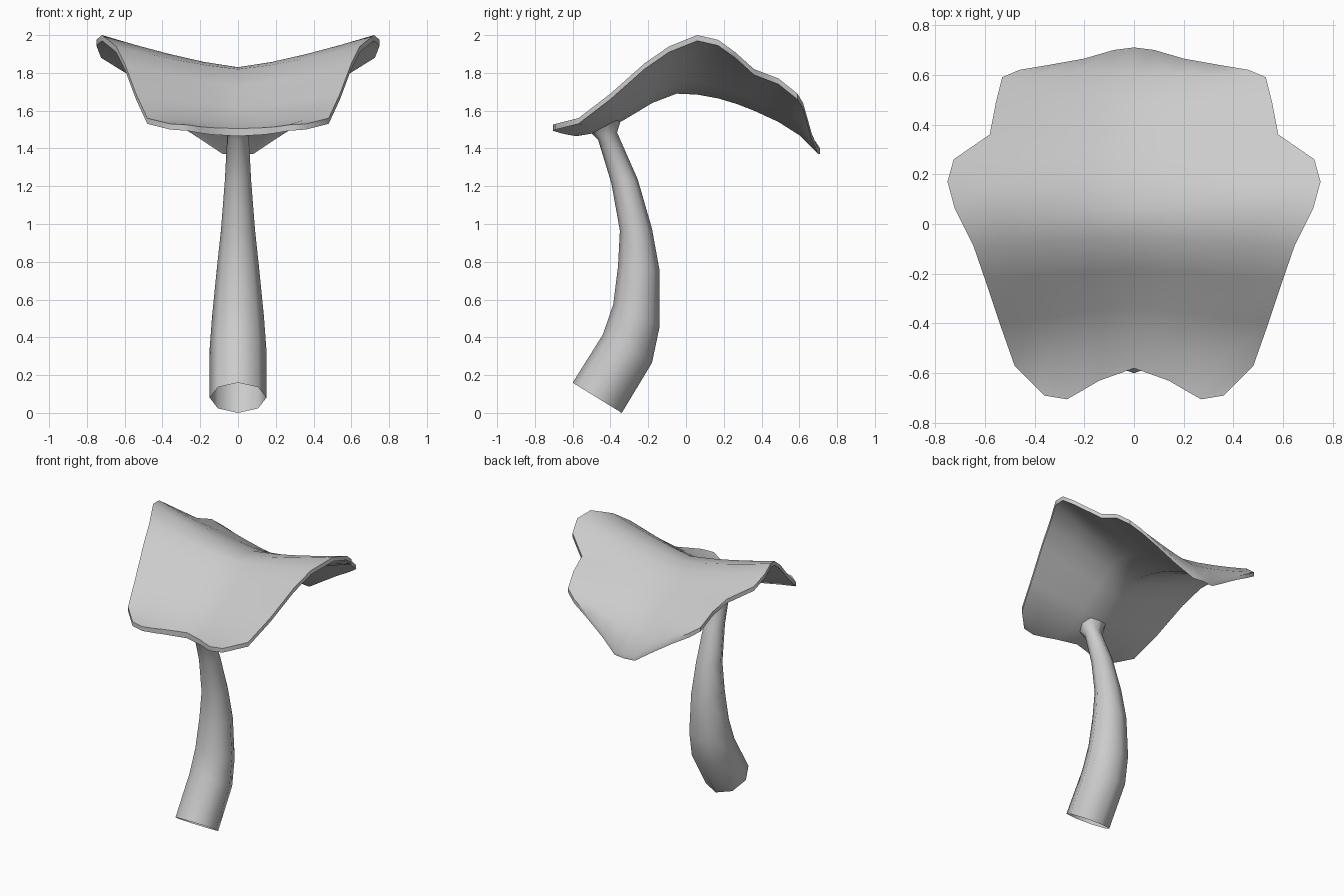
import bpy, bmesh, math
from mathutils import Vector

if "Cube" in bpy.data.objects:
    bpy.data.objects.remove(bpy.data.objects["Cube"])


def finish(name, bm, angle):
    bmesh.ops.recalc_face_normals(bm, faces=bm.faces)
    me = bpy.data.meshes.new(name)
    bm.to_mesh(me)
    bm.free()
    ob = bpy.data.objects.new(name, me)
    bpy.context.collection.objects.link(ob)
    bpy.ops.object.select_all(action='DESELECT')
    ob.select_set(True)
    bpy.context.view_layer.objects.active = ob
    bpy.ops.object.shade_smooth_by_angle(angle=math.radians(angle))
    return ob


# Leaf cap: half cross-sections, front to back
# centre y, centre z, edge x, edge y, edge z, centre thickness
rows = [
    (-.46, 1.545, .48, -.57, 1.56, .06),
    (-.33, 1.62, .54, -.40, 1.69, .07),
    (-.18, 1.73, .60, -.22, 1.85, .09),
    (-.05, 1.82, .645, -.09, 1.94, .13),
    (.06, 1.83, .72, .06, 2.0, .145),
    (.17, 1.81, .75, .17, 1.975, .145),
    (.27, 1.77, .725, .26, 1.91, .135),
    (.36, 1.72, .58, .36, 1.82, .12),
    (.49, 1.64, .555, .49, 1.77, .10),
    (.60, 1.545, .53, .59, 1.69, .075),
]
front = [(0, -.58, 1.505), (.14, -.63, 1.51), (.2, -.665, 1.515),
         (.27, -.705, 1.525), (.36, -.69, 1.53)]
back = [(0, .71, 1.40), (.08, .70, 1.40), (.2, .665, 1.48),
        (.34, .64, 1.57), (.46, .62, 1.64)]
N = 4


def half(r):
    cy, cz, ex, ey, ez, _ = r
    return [(ex * t, cy + (ey - cy) * t, cz + (ez - cz) * t ** 1.3)
            for t in (i / N for i in range(N + 1))]


sections = [front] + [half(r) for r in rows] + [back]
thick = [.04] + [r[5] for r in rows] + [.03]

bm = bmesh.new()
top, low = [], []
for sec, th in zip(sections, thick):
    a, b = [], []
    for k in range(-N, N + 1):
        x, y, z = sec[abs(k)]
        x = math.copysign(x, k)
        d = .03 + (th - .03) * (1 - abs(k) / N) ** 1.5
        a.append(bm.verts.new((x, y, z)))
        b.append(bm.verts.new((x, y, z - d)))
    top.append(a)
    low.append(b)
for g in (top, low):
    for p, q in zip(g, g[1:]):
        for i in range(2 * N):
            bm.faces.new((p[i], p[i + 1], q[i + 1], q[i]))


def rim(g):
    return g[0] + [r[-1] for r in g[1:-1]] + g[-1][::-1] + [r[0] for r in g[-2:0:-1]]


rt, rl = rim(top), rim(low)
for i in range(len(rt)):
    j = (i + 1) % len(rt)
    bm.faces.new((rt[i], rt[j], rl[j], rl[i]))
finish("leaf_cap", bm, 45)

# Curved stem: front y, front z, back y, back z, half width
rings = [
    (-.60, .165, -.34, .005, .15),
    (-.44, .42, -.18, .27, .15),
    (-.385, .58, -.14, .46, .137),
    (-.36, .78, -.14, .76, .112),
    (-.35, .97, -.18, .98, .09),
    (-.395, 1.22, -.255, 1.24, .07),
    (-.465, 1.45, -.365, 1.49, .057),
    (-.50, 1.485, -.34, 1.57, .09),
]
bm = bmesh.new()
loops = []
for fy, fz, by, bz, w in rings:
    f, b = Vector((0, fy, fz)), Vector((0, by, bz))
    c, h = (f + b) / 2, (b - f) / 2
    loops.append([bm.verts.new(c + h * math.cos(a) + Vector((w * math.sin(a), 0, 0)))
                  for a in (math.tau * i / 8 for i in range(8))])
for p, q in zip(loops, loops[1:]):
    for i in range(8):
        j = (i + 1) % 8
        bm.faces.new((p[i], p[j], q[j], q[i]))
lowest = min(v.co.z for v in bm.verts)
bmesh.ops.translate(bm, verts=bm.verts, vec=(0, 0, -lowest))
finish("stem", bm, 60)
